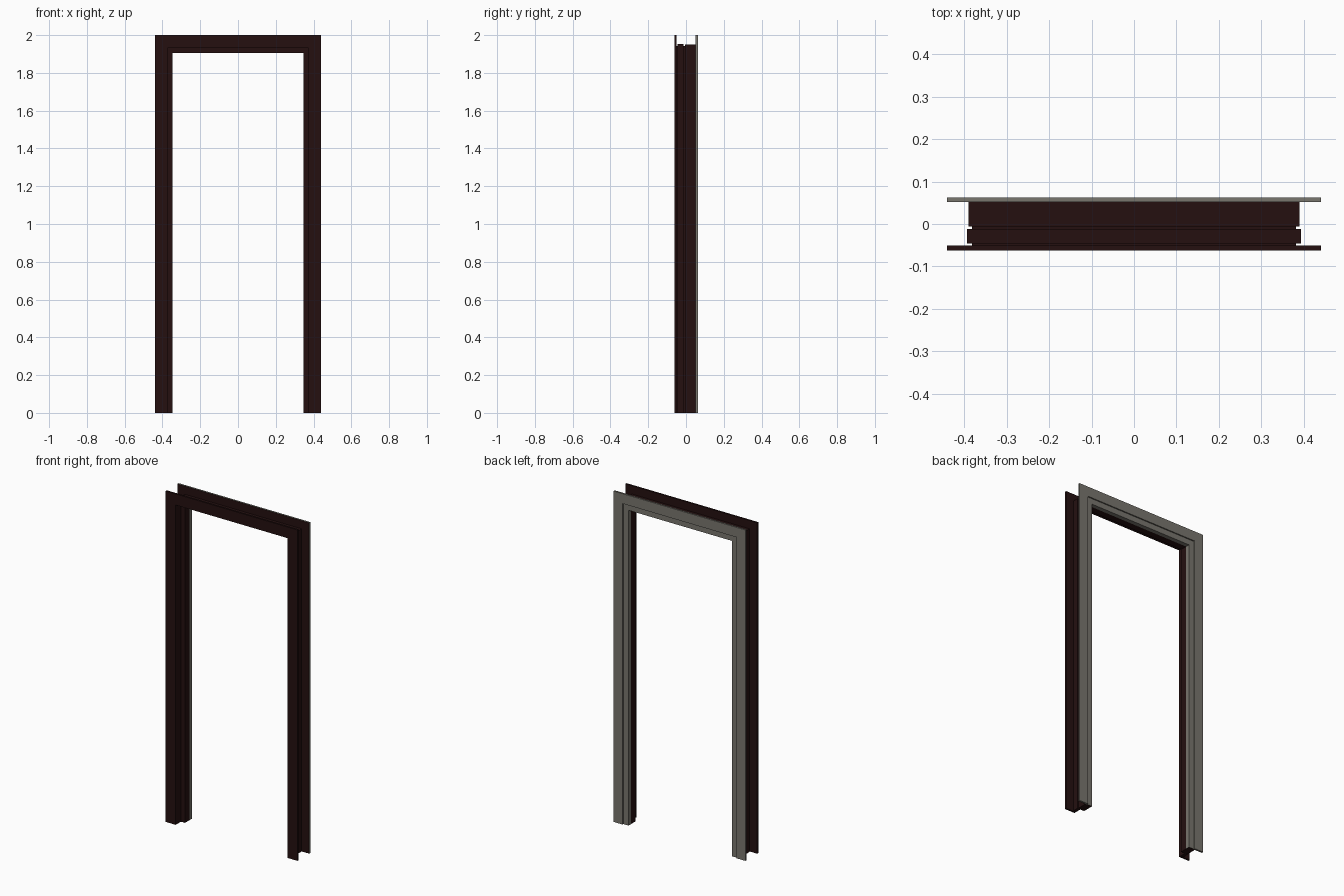
import bpy, bmesh

if "Cube" in bpy.data.objects:
    bpy.data.objects.remove(bpy.data.objects["Cube"])

HALF_W, HEIGHT = 0.44, 2.0


def material(name, rgb):
    m = bpy.data.materials.new(name)
    m.diffuse_color = (*rgb, 1)
    m.use_nodes = True
    m.node_tree.nodes["Principled BSDF"].inputs["Base Color"].default_value = m.diffuse_color
    return m


BROWN = material("dark_brown", (0.018, 0.005, 0.005))
GREY = material("warm_grey", (0.19, 0.18, 0.155))


def sweep(name, profile):
    """Sweep a closed (inset, y) profile up, across and down with mitred corners."""
    bm = bmesh.new()
    rings = []
    for sx, top in ((-1, 0), (-1, 1), (1, 1), (1, 0)):
        rings.append([bm.verts.new((sx * (HALF_W - u), y, (HEIGHT - u) * top))
                      for u, y in profile])
    n = len(profile)
    for a, b in zip(rings, rings[1:]):
        for i in range(n):
            j = (i + 1) % n
            bm.faces.new((a[i], a[j], b[j], b[i]))
    bm.faces.new(rings[0])
    bm.faces.new(rings[-1])
    bmesh.ops.recalc_face_normals(bm, faces=bm.faces)
    # room side is grey, everything facing the front or inside the wall is brown
    for f in bm.faces:
        f.normal_update()
        y = f.calc_center_median().y
        f.material_index = int(y > 0.037 and f.normal.y > -0.5)
    me = bpy.data.meshes.new(name)
    bm.to_mesh(me)
    bm.free()
    me.materials.append(BROWN)
    me.materials.append(GREY)
    ob = bpy.data.objects.new(name, me)
    bpy.context.collection.objects.link(ob)
    return ob


# front trim, neck and door rebate section
sweep("front_frame", [
    (0, -0.062), (0.067, -0.062), (0.067, -0.012), (0.047, -0.012),
    (0.047, -0.046), (0.058, -0.046), (0.058, -0.051), (0, -0.051)])

# main jamb with narrow joint neck, reaching the opening edge
sweep("jamb", [
    (0.058, -0.012), (0.094, -0.012), (0.094, 0.03), (0.094, 0.055),
    (0.06, 0.055), (0.06, 0.0525), (0.05, 0.0525), (0.05, -0.006),
    (0.058, -0.006)])

# back trim plate
sweep("back_trim", [(0, 0.0515), (0.06, 0.0515), (0.06, 0.0625), (0, 0.0625)])
